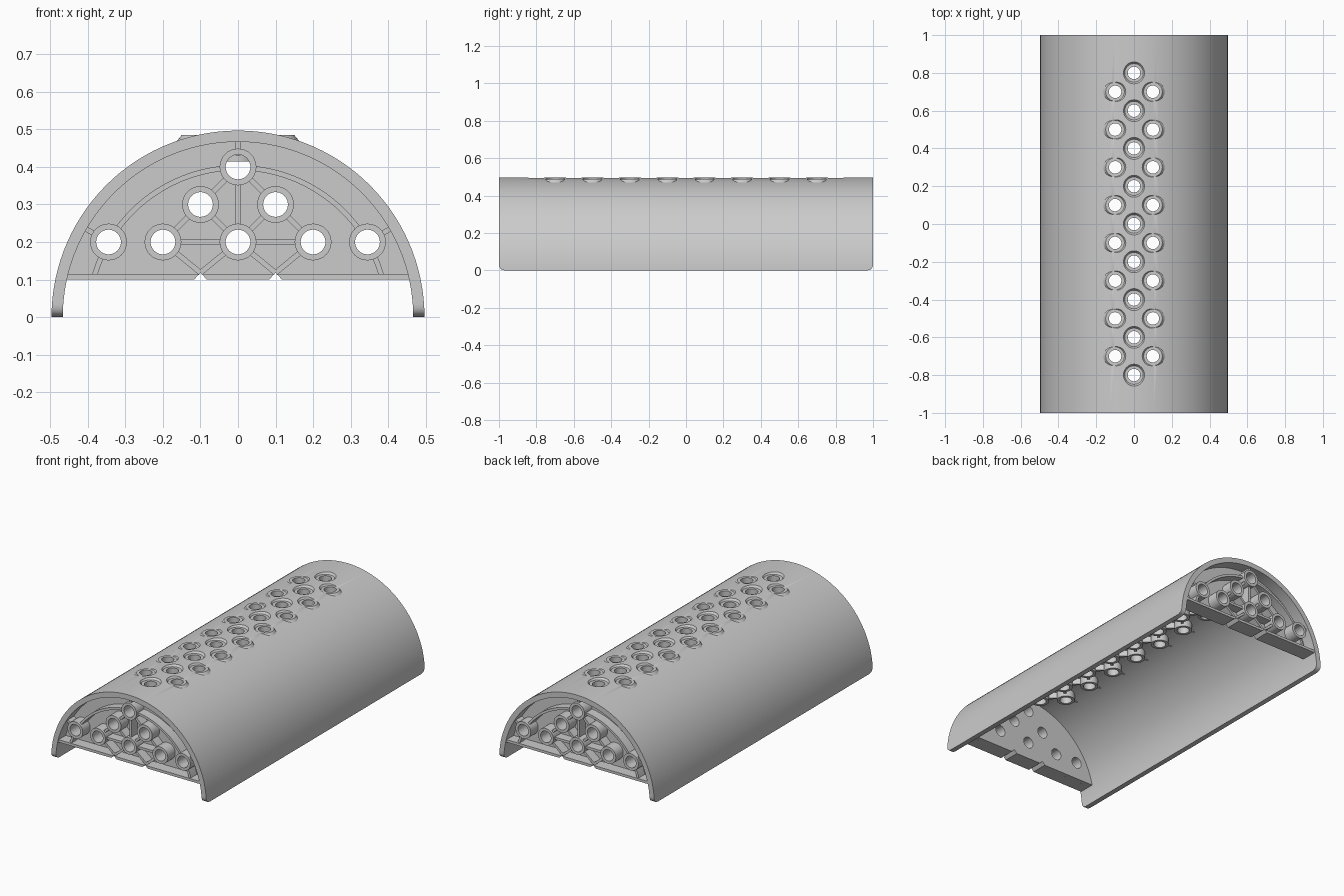
import bpy, bmesh
from math import pi, sin, cos, sqrt, radians
from mathutils import Matrix, Vector

if "Cube" in bpy.data.objects:
    bpy.data.objects.remove(bpy.data.objects["Cube"])

R_OUT, R_IN = 0.497, 0.467
HOLE, TUBE, RIB_W = 0.033, 0.049, 0.014


def lathe(bm, profile, m, ring=True, n=32):
    """Revolve (radius, height) points; ring closes the section, otherwise cap the ends."""
    loops = [[bm.verts.new(m @ Vector((r * cos(2 * pi * i / n), r * sin(2 * pi * i / n), h)))
              for i in range(n)] for r, h in profile]
    pairs = list(zip(loops, loops[1:]))
    if ring:
        pairs.append((loops[-1], loops[0]))
    else:
        bm.faces.new(loops[0])
        bm.faces.new(loops[-1])
    for a, b in pairs:
        for i in range(n):
            j = (i + 1) % n
            bm.faces.new((a[i], a[j], b[j], b[i]))


def prism(bm, pts, h0, h1, m):
    lo = [bm.verts.new(m @ Vector((u, v, h0))) for u, v in pts]
    hi = [bm.verts.new(m @ Vector((u, v, h1))) for u, v in pts]
    bm.faces.new(lo)
    bm.faces.new(hi)
    for i in range(len(pts)):
        j = (i + 1) % len(pts)
        bm.faces.new((lo[i], lo[j], hi[j], hi[i]))


def rib(bm, p, q, h0, h1, m, trim_p=0.043, trim_q=0.043):
    """Straight rib between two points, trimmed so it stops inside the tube walls."""
    p, q = Vector(p), Vector(q)
    d = (q - p).normalized()
    p, q = p + d * trim_p, q - d * trim_q
    s = Vector((-d.y, d.x)) * RIB_W / 2
    prism(bm, [p - s, q - s, q + s, p + s], h0, h1, m)


def arc(r, a0, a1, n):
    return [(r * cos(radians(a0 + (a1 - a0) * i / n)), r * sin(radians(a0 + (a1 - a0) * i / n)))
            for i in range(n + 1)]


def finish(bm, name):
    bmesh.ops.recalc_face_normals(bm, faces=bm.faces)
    me = bpy.data.meshes.new(name)
    bm.to_mesh(me)
    bm.free()
    ob = bpy.data.objects.new(name, me)
    bpy.context.collection.objects.link(ob)
    return ob


def cut(ob, cutter):
    mod = ob.modifiers.new("holes", 'BOOLEAN')
    mod.operation, mod.solver, mod.object = 'DIFFERENCE', 'EXACT', cutter
    bpy.context.view_layer.objects.active = ob
    bpy.ops.object.modifier_apply(modifier=mod.name)
    bpy.data.objects.remove(cutter)


# half-round shell, with rounded lower corners at both ends
low = [0, 0.012, 0.03, 0.05, 0.07]
steps = 56
mid = [0.1 + (pi - 0.2) * i / steps for i in range(steps + 1)]
angles = low + mid + [pi - a for a in reversed(low)]
bm = bmesh.new()
sections = []
for a in angles:
    sec = []
    for r, s in ((R_OUT, -1), (R_OUT, 1), (R_IN, 1), (R_IN, -1)):
        z = max(0, r * sin(a))
        k = max(0, 0.03 - z)
        sec.append(bm.verts.new((r * cos(a), s * (1 - 0.03 + sqrt(max(0, 0.0009 - k * k))), z)))
    sections.append(sec)
for a, b in zip(sections, sections[1:]):
    for i in range(4):
        j = (i + 1) % 4
        bm.faces.new((a[i], a[j], b[j], b[i]))
bm.faces.new(sections[0])
bm.faces.new(sections[-1])
shell = finish(bm, "shell")

# roof hole positions: a centre row and two staggered side rows
centre = [(0, -0.8 + 0.2 * i) for i in range(9)]
side = [(s * 0.1, -0.7 + 0.2 * i) for s in (-1, 1) for i in range(8)]

bm = bmesh.new()
for x, y in centre + side:
    lathe(bm, [(0.04, 0.4), (0.04, 0.482), (0.049, 0.485), (0.062, 0.502)],
          Matrix.Translation((x, y, 0)), ring=False)
cut(shell, finish(bm, "roof_cutter"))

# roof tubes with flat flared collars
bm = bmesh.new()
for x, y in centre + side:
    lathe(bm, [(HOLE, 0.415), (TUBE, 0.415), (TUBE, 0.462), (0.064, 0.468), (0.05, 0.485), (HOLE, 0.485)],
          Matrix.Translation((x, y, 0)))
finish(bm, "roof_tubes")

# ribs under the roof
bm = bmesh.new()
I = Matrix.Identity(4)
for x, y in side:
    for dy in (-0.1, 0.1):
        rib(bm, (x, y), (0, y + dy), 0.43, 0.47, I)
    rib(bm, (x, y), (x * 1.82, y), 0.43, 0.455, I, trim_q=0)
for s in (-1, 1):
    rib(bm, (0, s * 0.8), (0, s * 0.905), 0.43, 0.475, I, trim_q=0)
finish(bm, "roof_ribs")

# end walls
holes = [(0, 0.4), (0, 0.2)] + [(s * x, z) for s in (-1, 1)
                                for x, z in ((0.1, 0.3), (0.2, 0.2), (0.345, 0.2))]
face = Matrix.Rotation(pi / 2, 4, 'X')
for end, m in (("front", face), ("back", Matrix.Rotation(pi, 4, 'Z') @ face)):
    # plate with two V notches along its lower edge
    bm = bmesh.new()
    notch = [(-0.118, 0.1), (-0.1, 0.118), (-0.082, 0.1), (0.082, 0.1), (0.1, 0.118), (0.118, 0.1)]
    prism(bm, arc(0.47, 12.3, 167.7, 48) + notch, 0.9, 0.93, m)
    plate = finish(bm, end + "_wall")
    bm = bmesh.new()
    for x, z in holes:
        lathe(bm, [(0.04, 0.85), (0.04, 1.0)], m @ Matrix.Translation((x, z, 0)), ring=False)
    cut(plate, finish(bm, "wall_cutter"))

    # tubes around the wall holes
    bm = bmesh.new()
    for x, z in holes:
        lathe(bm, [(HOLE, 0.9), (0.0405, 0.9), (0.0405, 0.925), (TUBE, 0.925), (TUBE, 0.998), (HOLE, 0.998)],
              m @ Matrix.Translation((x, z, 0)))
    finish(bm, end + "_wall_tubes")

    # ribs and lower lip on the outer side of the wall
    bm = bmesh.new()
    h0, h1 = 0.925, 0.985
    rib(bm, (0, 0.2), (0, 0.4), h0, h1, m)
    rib(bm, (0, 0.4), (0, 0.47), h0, h1, m, trim_q=0)
    prism(bm, [(-0.083, 0.1), (0.083, 0.1), (0.097, 0.115), (-0.097, 0.115)], h0, 0.995, m)
    for s in (-1, 1):
        rib(bm, (0, 0.2), (s * 0.2, 0.2), h0, h1, m)
        rib(bm, (0, 0.2), (s * 0.1, 0.3), h0, h1, m)
        rib(bm, (s * 0.1, 0.3), (s * 0.2, 0.2), h0, h1, m)
        rib(bm, (s * 0.1, 0.3), (0, 0.4), h0, h1, m)
        for x in (0, 0.2):
            rib(bm, (s * x, 0.2), (s * 0.1, 0.118), h0, h1, m, trim_q=0)
        rib(bm, (s * 0.345, 0.2), (s * 0.408, 0.2365), h0, h1, m, trim_q=0)
        for a0, a1, n in ((16.3, 24, 3), (36.2, 84, 16)):
            band = arc(0.391, a0, a1, n) + arc(0.405, a1, a0, n)
            prism(bm, [(s * u, v) for u, v in band], h0, h1, m)
        prism(bm, [(s * 0.117, 0.1), (s * 0.458, 0.1), (s * 0.454, 0.115), (s * 0.103, 0.115)], h0, 0.995, m)
    finish(bm, end + "_wall_ribs")

# smooth curved surfaces, keep edges crisp
bpy.ops.object.select_all(action='SELECT')
bpy.context.view_layer.objects.active = shell
bpy.ops.object.shade_smooth_by_angle(angle=radians(30))
